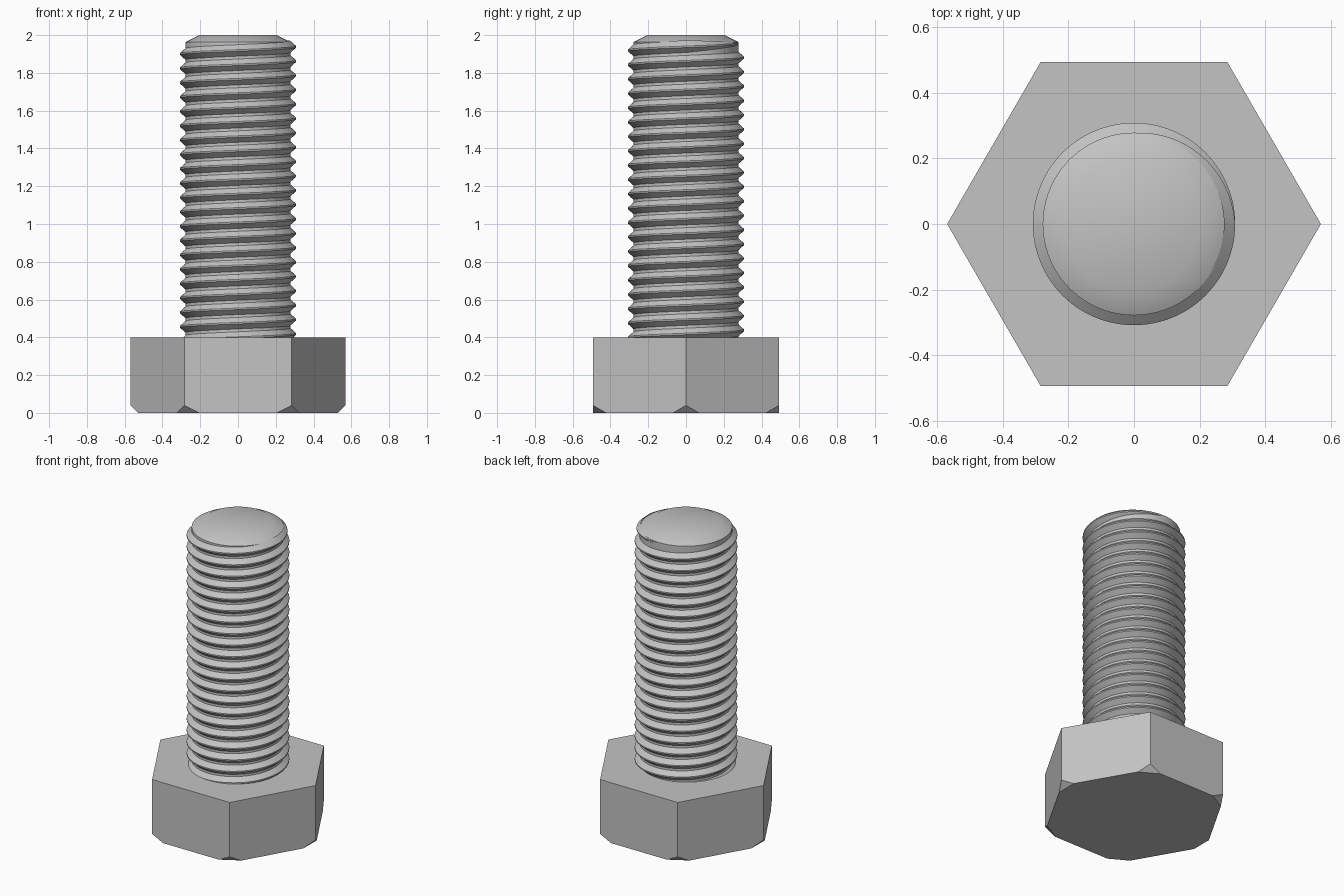
import bpy, bmesh
from math import sin, cos, pi, radians
from mathutils import Vector

if "Cube" in bpy.data.objects:
    bpy.data.objects.remove(bpy.data.objects["Cube"], do_unlink=True)

SEGMENTS = 96            # steps per turn
PITCH = 0.076
ROOT, CREST = 0.278, 0.308
HEAD_TOP, HEAD_RADIUS, CORNER_CUT = 0.4, 0.569, 0.04

steel = bpy.data.materials.new("steel_grey")
steel.use_nodes = True
steel.diffuse_color = (0.55, 0.55, 0.55, 1)
steel.node_tree.nodes["Principled BSDF"].inputs["Base Color"].default_value = steel.diffuse_color


def finish(name, bm, smooth=False):
    bmesh.ops.recalc_face_normals(bm, faces=bm.faces)
    mesh = bpy.data.meshes.new(name)
    bm.to_mesh(mesh)
    bm.free()
    mesh.materials.append(steel)
    obj = bpy.data.objects.new(name, mesh)
    bpy.context.collection.objects.link(obj)
    if smooth:
        bpy.ops.object.select_all(action="DESELECT")
        obj.select_set(True)
        bpy.context.view_layer.objects.active = obj
        bpy.ops.object.shade_smooth_by_angle(angle=radians(30))
    return obj


def bridge(bm, a, b):
    """Join two rings of equal length with quads."""
    n = len(a)
    for i in range(n):
        j = (i + 1) % n
        bm.faces.new((a[i], a[j], b[j], b[i]))


# Hexagonal head with its lower corners cut off
bm = bmesh.new()
corners = [Vector((cos(k * pi / 3), sin(k * pi / 3), 0)) for k in range(6)]
low = [bm.verts.new(c * HEAD_RADIUS) for c in corners]
high = [bm.verts.new(c * HEAD_RADIUS + Vector((0, 0, HEAD_TOP))) for c in corners]
bridge(bm, low, high)
bm.faces.new(low)
bm.faces.new(high)
for c in corners:
    cut = bmesh.ops.bisect_plane(
        bm, geom=bm.verts[:] + bm.edges[:] + bm.faces[:], clear_outer=True,
        plane_co=c * (HEAD_RADIUS - CORNER_CUT), plane_no=c - Vector((0, 0, 1)))
    edges = [e for e in cut["geom_cut"] if isinstance(e, bmesh.types.BMEdge)]
    bmesh.ops.holes_fill(bm, edges=edges, sides=0)
finish("hex_head", bm)

# Shank core with a chamfered tip
bm = bmesh.new()
rings = []
for r, z in ((ROOT, HEAD_TOP - 0.01), (ROOT, 1.963), (0.205, 2.0)):
    rings.append([bm.verts.new((r * cos(t), r * sin(t), z))
                  for t in (2 * pi * i / SEGMENTS for i in range(SEGMENTS))])
for a, b in zip(rings, rings[1:]):
    bridge(bm, a, b)
bm.faces.new(rings[0])
bm.faces.new(rings[-1])
finish("shank", bm, True)

# Right-handed thread ridge, sunk into the head and fading out near the tip
bm = bmesh.new()
turns = 21
steps = turns * SEGMENTS
end_z, end_angle = 1.957, pi / 2
sections = []
for i in range(steps + 1):
    back = (steps - i) / SEGMENTS
    t = end_angle - 2 * pi * back
    z = end_z - PITCH * back
    fade = min(1, back * 4)
    tip = ROOT - 0.001 + (CREST - ROOT + 0.001) * fade
    wide = 0.006 + 0.028 * fade
    section = ((ROOT - 0.004, -wide), (tip, -0.004), (tip, 0.004), (ROOT - 0.004, wide))
    sections.append([bm.verts.new((r * cos(t), r * sin(t), z + dz)) for r, dz in section])
for a, b in zip(sections, sections[1:]):
    bridge(bm, a, b)
bm.faces.new(sections[0])
bm.faces.new(sections[-1])
finish("thread", bm, True)
